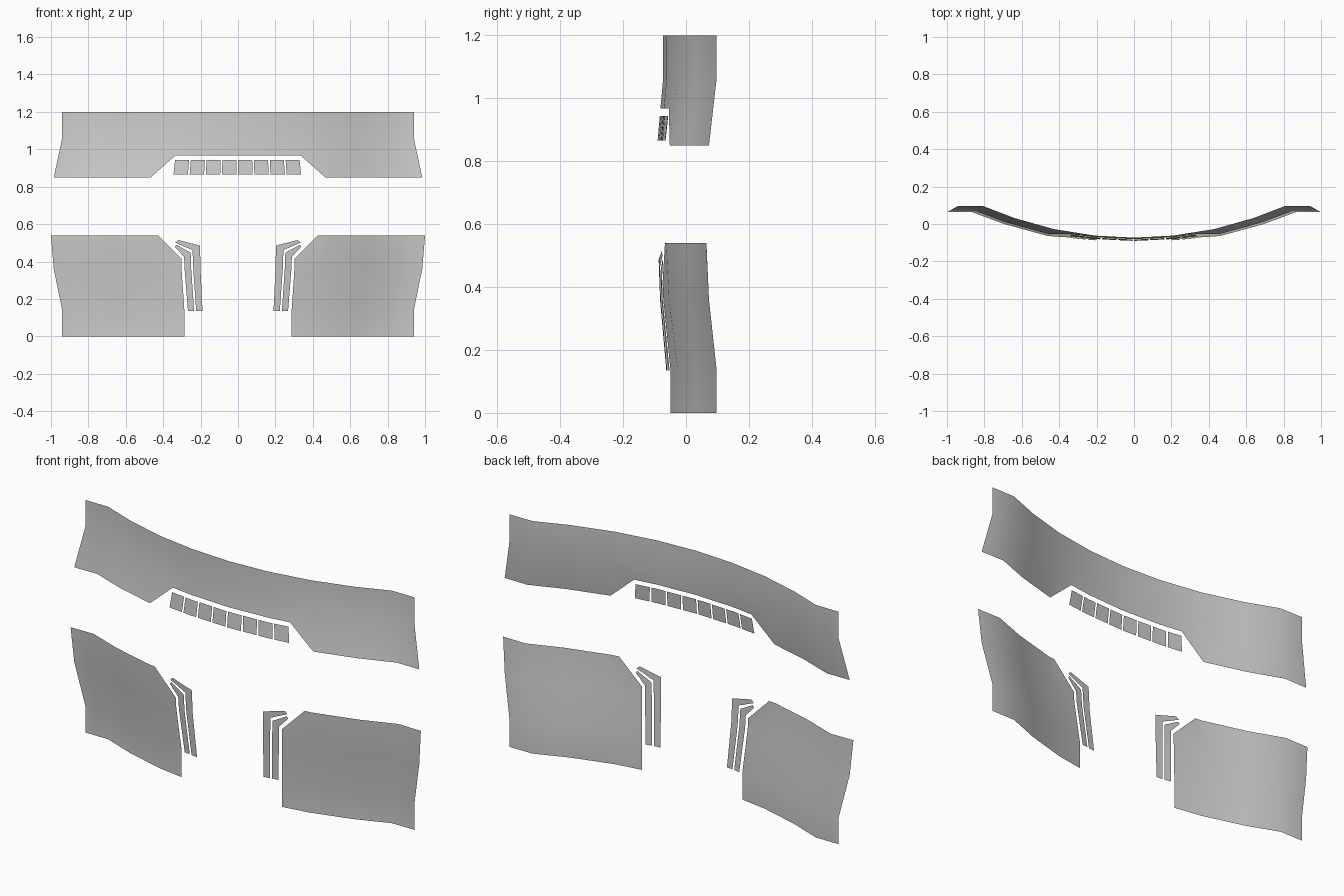
import bpy, bmesh, math
from mathutils import Vector

if "Cube" in bpy.data.objects:
    bpy.data.objects.remove(bpy.data.objects["Cube"])

# Plan profiles of the curved skin (half, x then y): rim (top/bottom) and belly (mid height)
RIM = [(0, -.073), (.21, -.062), (.43, -.027), (.64, .032), (.81, .097), (.94, .097)]
BELLY = [(0, -.098), (.225, -.088), (.465, -.063), (.695, .0), (.87, .065), (1.0, .063)]
# Bulge of the skin by height
BULGE = [(0, 0), (.14, 0), (.36, .75), (.54, 1), (.66, 1), (.85, .75), (1.06, 0), (1.2, 0)]


def lerp_table(table, v):
    for (a, fa), (b, fb) in zip(table, table[1:]):
        if v <= b:
            break
    return fa + (fb - fa) * (v - a) / (b - a)


def section(z):
    s = lerp_table(BULGE, z)
    return [(r[0] + (b[0] - r[0]) * s, r[1] + (b[1] - r[1]) * s) for r, b in zip(RIM, BELLY)]


def to_rim(x, z):
    table = [(p[0], r[0]) for p, r in zip(section(z), RIM)]
    return math.copysign(lerp_table(table, abs(x)), x)


def to_world(u, z):
    sec = section(z)
    a = abs(u)
    x = lerp_table([(r[0], p[0]) for r, p in zip(RIM, sec)], a)
    y = lerp_table([(r[0], p[1]) for r, p in zip(RIM, sec)], a)
    return Vector((math.copysign(x, u), y, z))


def panel(name, outline):
    """Sheet with a front-view outline, creased along the skin's seams and wrapped on it."""
    bm = bmesh.new()
    bm.faces.new([bm.verts.new((to_rim(x, z), 0, z)) for x, z in outline])
    cuts = [((0, 0, z), (0, 0, 1)) for z, _ in BULGE[1:-1]]
    cuts += [((sx * r[0], 0, 0), (1, 0, 0)) for r in RIM[:-1] for sx in ((1, -1) if r[0] else (1,))]
    for co, no in cuts:
        bmesh.ops.bisect_plane(bm, geom=bm.verts[:] + bm.edges[:] + bm.faces[:],
                               dist=1e-5, plane_co=co, plane_no=no)
    for v in bm.verts:
        v.co = to_world(v.co.x, min(max(v.co.z, 0), 1.2))
    bmesh.ops.triangulate(bm, faces=bm.faces[:])
    bm.normal_update()
    for f in bm.faces:
        if f.normal.y > 0:
            f.normal_flip()
        f.smooth = True
    me = bpy.data.meshes.new(name)
    bm.to_mesh(me)
    bm.free()
    ob = bpy.data.objects.new(name, me)
    bpy.context.collection.objects.link(ob)
    return ob


def mirrored(outline):
    return [(-x, z) for x, z in reversed(outline)]


# Upper panel with the central notch
half = [(.94, 1.2), (.94, 1.06), (.985, .85), (.467, .85), (.335, .967)]
panel("upper_panel", half + mirrored(half))

# Row of small plates under the notch
for i in range(8):
    a = -.345 + i * .0865
    b = a + .077
    panel(f"vent_plate_{i + 1}", [(a, .866), (b, .866), (b * .975, .944), (a * .975, .944)])

# Lower side panels and the two bent strips beside each
sides = {
    "lower_panel": [(.287, 0), (.94, 0), (.94, .14), (.985, .36), (1.0, .54),
                    (.428, .54), (.303, .415), (.287, .14)],
    "outer_strip": [(.235, .135), (.268, .135), (.288, .425), (.338, .478), (.33, .489), (.253, .447)],
    "inner_strip": [(.19, .135), (.224, .135), (.243, .461), (.335, .501), (.32, .515), (.203, .485)],
}
for name, outline in sides.items():
    panel(name + "_right", outline)
    panel(name + "_left", mirrored(outline))
